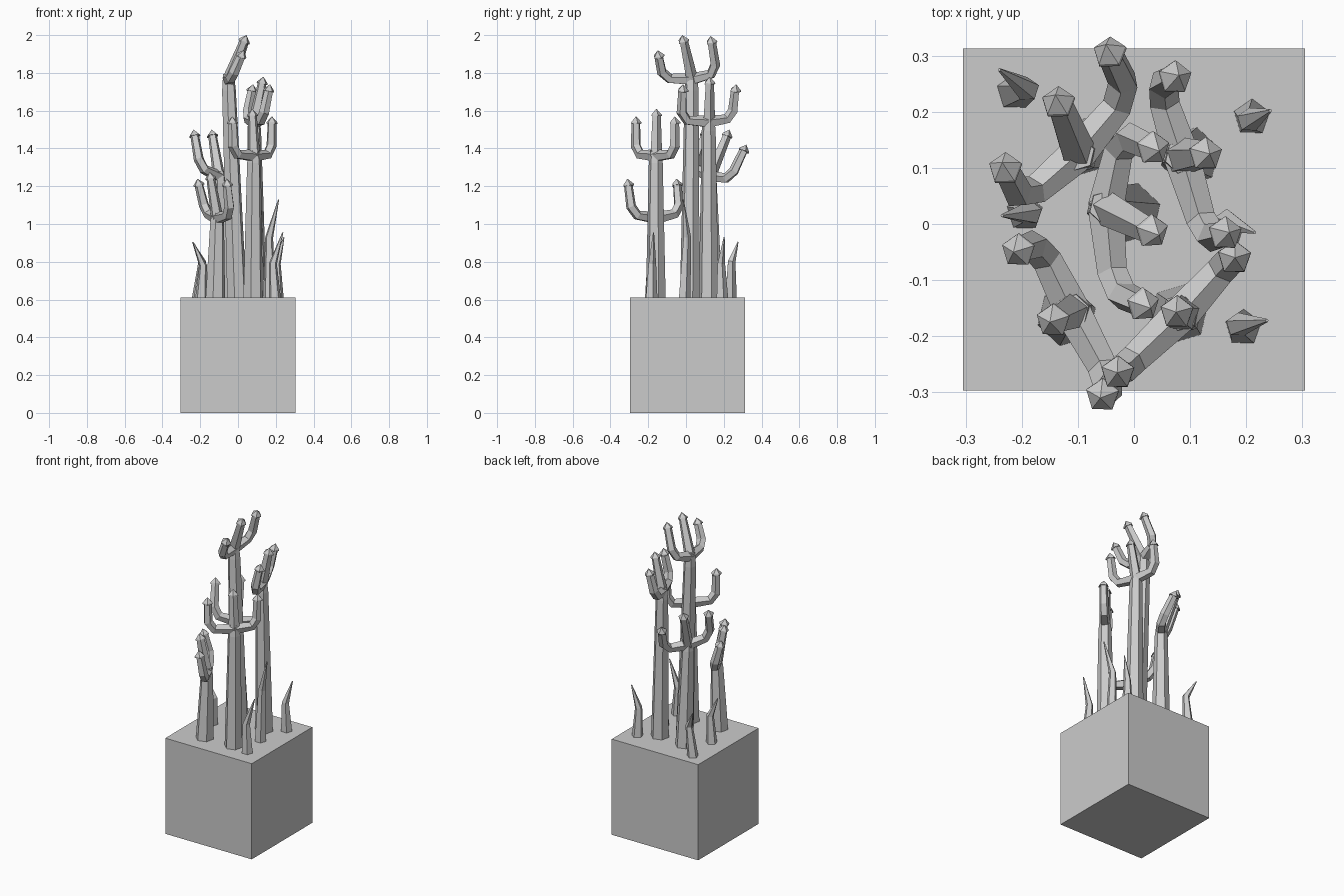
import bpy, bmesh, math
from mathutils import Vector

if "Cube" in bpy.data.objects:
    bpy.data.objects.remove(bpy.data.objects["Cube"])

BOX_TOP = 0.61


def sweep(bm, pts, radii, n, up=Vector((0, 0, 1))):
    """Faceted tube through the points; a zero radius closes to a point."""
    pts = [Vector(p) for p in pts]
    ref = Vector((1, 0.3, 0))
    rings = []
    for i, p in enumerate(pts):
        a = pts[max(i - 1, 0)]
        b = pts[min(i + 1, len(pts) - 1)]
        d1 = (p - a).normalized() if i > 0 else (b - p).normalized()
        d2 = (b - p).normalized() if i < len(pts) - 1 else d1
        t = (d1 + d2).normalized()
        if i == 0:
            if abs(t.z) < 0.7:
                ref = Vector((0, 0, 1))
        u = (ref - t * ref.dot(t)).normalized()
        ref = u
        v = t.cross(u)
        if radii[i] == 0:
            rings.append([bm.verts.new(p)])
            continue
        rings.append([bm.verts.new(p + radii[i] * (math.cos(k * math.tau / n) * u
                      + math.sin(k * math.tau / n) * v)) for k in range(n)])
    for r, s in zip(rings, rings[1:]):
        for k in range(n):
            j = (k + 1) % n
            if len(s) == 1:
                bm.faces.new((r[k], r[j], s[0]))
            else:
                bm.faces.new((r[k], r[j], s[j], s[k]))
    bm.faces.new(rings[0][::-1])
    if len(rings[-1]) > 1:
        bm.faces.new(rings[-1])


def finish(bm, name):
    bmesh.ops.recalc_face_normals(bm, faces=bm.faces)
    me = bpy.data.meshes.new(name)
    bm.to_mesh(me)
    bm.free()
    ob = bpy.data.objects.new(name, me)
    bpy.context.collection.objects.link(ob)


def prong(bm, path, tip):
    """Arm along the path, ending in a slightly flared pointed cap."""
    tip = Vector(tip)
    d = (tip - Vector(path[-1])).normalized()
    neck = tip - d * 0.035
    rad = [0.034] + [0.028] * (len(path) - 1)
    sweep(bm, list(path) + [neck, neck, tip][0:1], rad + [0.024], 5)
    sweep(bm, [neck - d * 0.004, neck + d * 0.004, tip], [0.031, 0.03, 0], 5)


def cactus(name, base, hub, mid, sides):
    """Tapered trunk, middle prong and two bent side arms."""
    bm = bmesh.new()
    hub = Vector(hub)
    foot = Vector((base[0], base[1], BOX_TOP - 0.01))
    sweep(bm, [foot, foot.lerp(hub, 0.95), hub + Vector((0, 0, 0.03))],
          [0.054, 0.038, 0.03], 6)
    prong(bm, [hub], mid)
    for elbow, tip in sides:
        e, t = Vector(elbow), Vector(tip)
        prong(bm, [hub, e.lerp(hub, 0.22), e.lerp(t, 0.22)], t)
    finish(bm, name)


def spike(name, base, kink, tip):
    bm = bmesh.new()
    sweep(bm, [(*base, BOX_TOP - 0.01), kink, tip], [0.034, 0.022, 0.003], 5)
    finish(bm, name)


# Square planter
bm = bmesh.new()
bmesh.ops.create_cube(bm, size=1)
for v in bm.verts:
    v.co = Vector((v.co.x * 0.61, v.co.y * 0.61 + 0.008, (v.co.z + 0.5) * BOX_TOP))
finish(bm, "planter")

# Branching stalks
cactus("tall_stalk", (-0.005, 0.02), (-0.05, 0.03, 1.765), (0.045, -0.02, 2.0),
       [((-0.02, 0.16, 1.80), (0.045, 0.13, 1.995)),
        ((-0.035, -0.12, 1.77), (0.03, -0.15, 1.92))])
cactus("back_right_stalk", (0.1, 0.12), (0.085, 0.12, 1.54), (0.135, 0.125, 1.78),
       [((0.045, 0.245, 1.56), (0.08, 0.265, 1.74)),
        ((0.13, -0.025, 1.55), (0.17, -0.015, 1.74))])
cactus("front_right_stalk", (0.08, -0.16), (0.085, -0.16, 1.36), (0.075, -0.157, 1.61),
       [((-0.025, -0.265, 1.37), (-0.03, -0.265, 1.57)),
        ((0.175, -0.06, 1.37), (0.18, -0.06, 1.57))])
cactus("front_left_stalk", (-0.12, -0.165), (-0.11, -0.155, 1.03), (-0.15, -0.175, 1.275),
       [((-0.17, -0.035, 1.06), (-0.215, -0.05, 1.24)),
        ((-0.04, -0.285, 1.05), (-0.06, -0.31, 1.24))])
cactus("back_left_stalk", (-0.085, 0.14), (-0.1, 0.125, 1.25), (-0.14, 0.23, 1.5),
       [((-0.2, 0.04, 1.30), (-0.235, 0.11, 1.5)),
        ((-0.01, 0.235, 1.24), (-0.05, 0.32, 1.42))])

# Small bent spikes
spike("spike_back_left", (-0.213, 0.235), (-0.19, 0.24, 0.80), (-0.24, 0.275, 0.905))
spike("spike_back_right", (0.21, 0.19), (0.205, 0.185, 0.79), (0.243, 0.202, 0.93))
spike("spike_front_right", (0.195, -0.185), (0.185, -0.18, 0.79), (0.237, -0.172, 0.955))
spike("spike_left", (-0.195, 0.02), (-0.185, 0.02, 0.78), (-0.235, 0.015, 0.90))
spike("spike_right", (0.165, -0.01), (0.165, 0.005, 0.93), (0.215, -0.015, 1.13))
